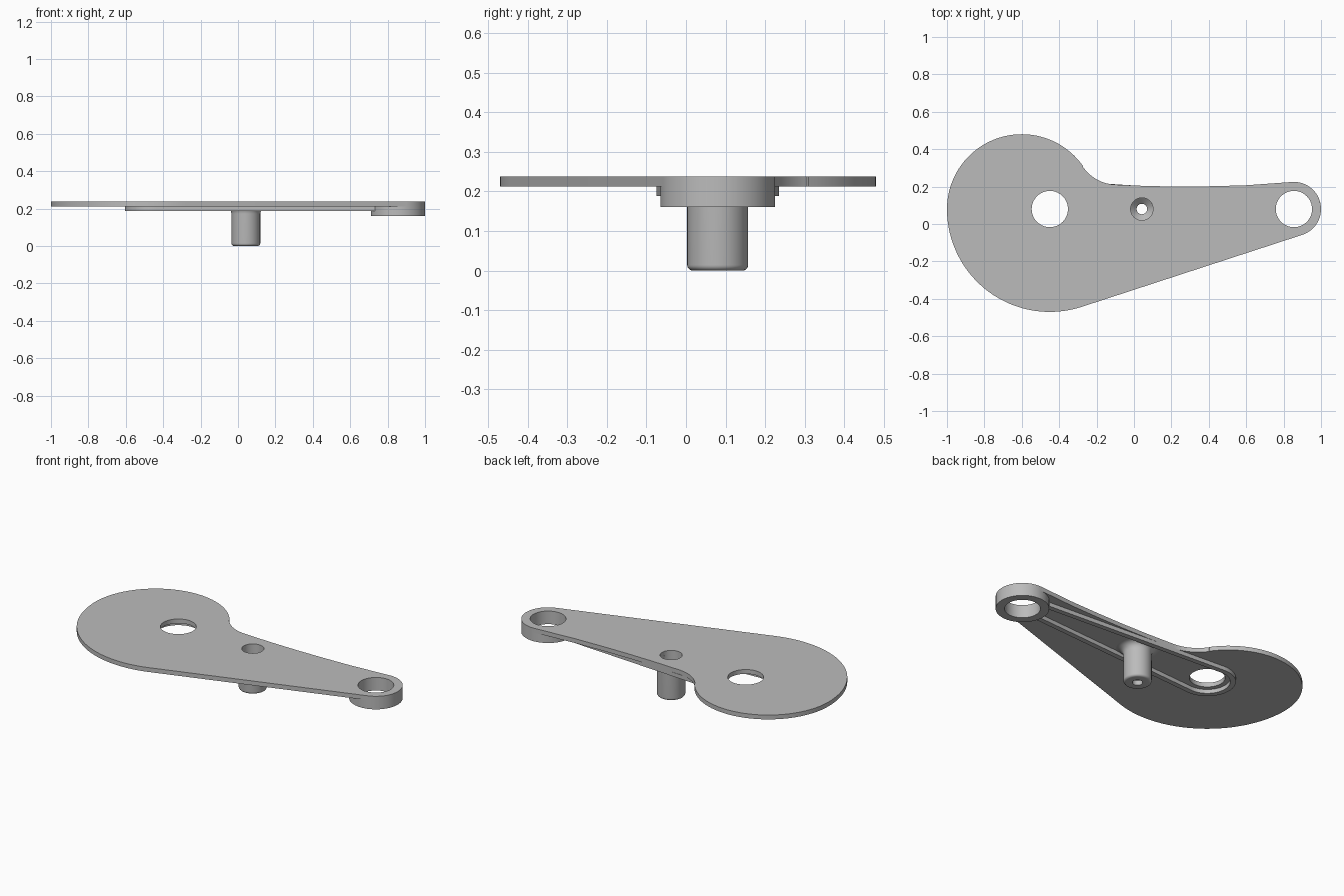
import bpy
import bmesh
from math import cos, sin, radians, asin, degrees, pi

default = bpy.data.objects.get("Cube")
if default:
    bpy.data.objects.remove(default, do_unlink=True)

grey = bpy.data.materials.new("plain grey")
grey.use_nodes = True
colour = (0.5, 0.5, 0.5, 1)
grey.diffuse_color = colour
grey.node_tree.nodes["Principled BSDF"].inputs["Base Color"].default_value = colour

AXIS_Y = 0.08
PIVOT, POST, TIP = (-0.45, AXIS_Y), (0.042, AXIS_Y), (0.855, AXIS_Y)
PLATE_LOW, PLATE_HIGH = 0.212, 0.238
BORE = 0.097


def arc(centre, radius, start, end, steps=24):
    angles = [radians(start + (end - start) * i / steps) for i in range(steps + 1)]
    return [(centre[0] + radius * cos(a), centre[1] + radius * sin(a)) for a in angles]


def circle(centre, radius):
    return arc(centre, radius, 0, 360, 64)[:-1]


def finish(name, mesh):
    bm = bmesh.new()
    bm.from_mesh(mesh)
    bmesh.ops.remove_doubles(bm, verts=bm.verts, dist=0.0001)
    bmesh.ops.recalc_face_normals(bm, faces=bm.faces)
    bm.to_mesh(mesh)
    bm.free()
    mesh.materials.clear()
    mesh.materials.append(grey)
    obj = bpy.data.objects.new(name, mesh)
    bpy.context.collection.objects.link(obj)
    bpy.ops.object.select_all(action="DESELECT")
    obj.select_set(True)
    bpy.context.view_layer.objects.active = obj
    bpy.ops.object.shade_smooth_by_angle(angle=radians(30))
    return obj


def slab(name, loops, low, high):
    """Flat part from an outline and its holes."""
    curve = bpy.data.curves.new(name, "CURVE")
    curve.dimensions = "2D"
    curve.fill_mode = "BOTH"
    curve.extrude = (high - low) / 2
    for loop in loops:
        spline = curve.splines.new("POLY")
        spline.points.add(len(loop) - 1)
        for point, (x, y) in zip(spline.points, loop):
            point.co = (x, y, 0, 1)
        spline.use_cyclic_u = True
    helper = bpy.data.objects.new(name + " outline", curve)
    bpy.context.collection.objects.link(helper)
    graph = bpy.context.evaluated_depsgraph_get()
    mesh = bpy.data.meshes.new_from_object(helper.evaluated_get(graph))
    bpy.data.objects.remove(helper, do_unlink=True)
    for vert in mesh.vertices:
        vert.co.z += (low + high) / 2
    return finish(name, mesh)


def lathe(name, centre, profile, steps=48):
    """Closed radius and height profile turned about a vertical axis."""
    bm = bmesh.new()
    rings = []
    for i in range(steps):
        a = 2 * pi * i / steps
        rings.append([bm.verts.new((centre[0] + r * cos(a), centre[1] + r * sin(a), z))
                      for r, z in profile])
    for i in range(steps):
        here, there = rings[i], rings[(i + 1) % steps]
        for j in range(len(profile)):
            k = (j + 1) % len(profile)
            bm.faces.new((here[j], there[j], there[k], here[k]))
    mesh = bpy.data.meshes.new(name)
    bm.to_mesh(mesh)
    bm.free()
    return finish(name, mesh)


# Arm plate: two blended left arcs, straight lower edge, round tip, hollow upper edge
slope = degrees(asin((0.55 - 0.145) / (TIP[0] - PIVOT[0])))
outline = arc(PIVOT, 0.55, 180, 270 + slope, 40)
outline += arc(TIP, 0.145, slope - 90, 92)
outline += [(0.6, 0.207), (0.42, 0.202), (0.25, 0.2), (0.07, 0.203)]
outline += arc((-0.09, 0.433), 0.223, 266, 215, 16)
outline += arc((-0.6, AXIS_Y), 0.4, 35, 180, 40)[:-1]
slab("arm_plate", [outline, circle(PIVOT, BORE), circle(POST, 0.06), circle(TIP, BORE)],
     PLATE_LOW, PLATE_HIGH)

# Boss under the tip
slab("tip_boss", [circle(TIP, 0.145), circle(TIP, BORE)], 0.16, PLATE_LOW)


# Tapered stiffening rib, wrapping the pivot hole and ending in the boss
def rib_line(radius):
    lean = degrees(asin(0.085 / (TIP[0] - PIVOT[0])))
    end_x = 0.745
    bend = arc(PIVOT, radius, 90 - lean, 270 + lean, 40)
    end = radius - 0.085 * (end_x - PIVOT[0]) / (TIP[0] - PIVOT[0])
    return [(end_x, AXIS_Y + end)] + bend + [(end_x, AXIS_Y - end)]


slab("under_rib", [rib_line(0.155) + rib_line(0.125)[::-1]], 0.188, PLATE_LOW)

# Hollow post with a flared root and rounded foot
flare = [(0.117 + 0.04 * cos(radians(a)), 0.172 + 0.04 * sin(radians(a)))
         for a in range(90, 181, 15)]
foot = [(0.063 + 0.014 * cos(radians(a)), 0.014 + 0.014 * sin(radians(a)))
        for a in range(0, -91, -18)]
bore = [(0.028, 0), (0.028, 0.03), (0.06, 0.06), (0.06, PLATE_LOW)]
lathe("hollow_post", POST, flare + foot + bore)
